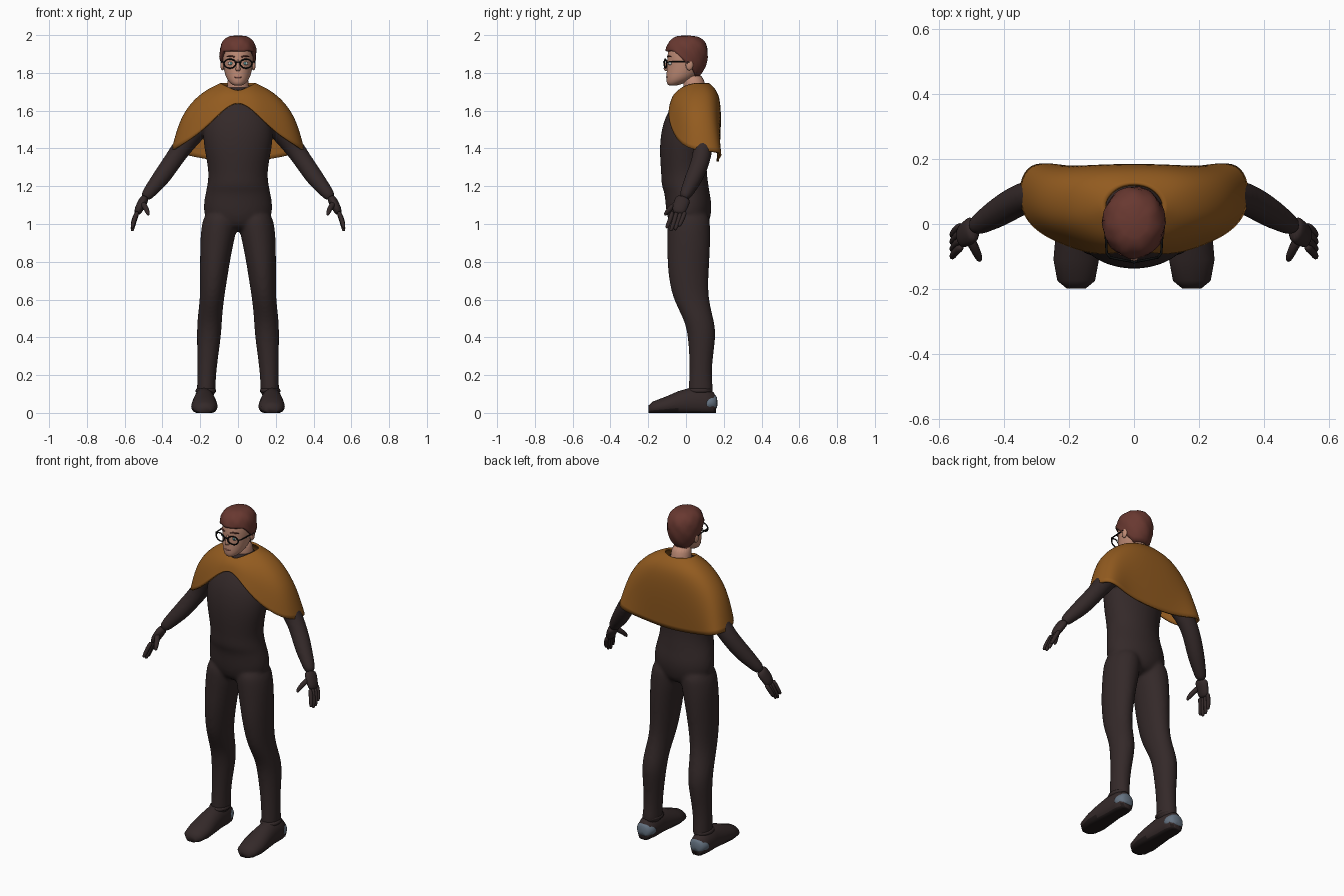
import bpy
import bmesh
from math import sin, cos, pi
from mathutils import Vector

if "Cube" in bpy.data.objects:
    bpy.data.objects.remove(bpy.data.objects["Cube"])


def material(name, r, g, b):
    mat = bpy.data.materials.new(name)
    mat.use_nodes = True
    mat.diffuse_color = (r, g, b, 1)
    shader = mat.node_tree.nodes["Principled BSDF"]
    shader.inputs["Base Color"].default_value = (r, g, b, 1)
    shader.inputs["Roughness"].default_value = 0.8
    return mat


suit = material("dark brown suit", 0.034, 0.022, 0.022)
sole = material("black brown sole", 0.016, 0.011, 0.011)
cloth = material("ochre cloth", 0.29, 0.105, 0.014)
hair_red = material("auburn hair", 0.14, 0.04, 0.03)
skin = material("skin", 0.52, 0.26, 0.18)
lip = material("lips", 0.36, 0.14, 0.11)
steel = material("blue grey heel", 0.13, 0.17, 0.22)
black = material("black frame", 0.005, 0.005, 0.005)
white = material("eye white", 0.6, 0.62, 0.6)
teal = material("teal iris", 0.06, 0.22, 0.24)


def oval(x, y, z, rx, ry, n=20):
    """Horizontal elliptical ring."""
    return [Vector((x + rx * cos(2 * pi * i / n), y + ry * sin(2 * pi * i / n), z))
            for i in range(n)]


def tube_rings(path, radii, wide=1.0, n=12):
    """Rings square to a path; wide stretches them front to back."""
    path = [Vector(p) for p in path]
    rings = []
    for i, p in enumerate(path):
        along = (path[min(i + 1, len(path) - 1)] - path[max(i - 1, 0)]).normalized()
        hint = Vector((0, 1, 0)) if abs(along.y) < 0.9 else Vector((0, 0, 1))
        u = (hint - along * hint.dot(along)).normalized()
        v = along.cross(u)
        rings.append([p + radii[i] * (u * wide * cos(2 * pi * k / n) + v * sin(2 * pi * k / n))
                      for k in range(n)])
    return rings


def loft(bm, rings, flip=1):
    """Skin a list of rings and cap both ends."""
    rows = [[bm.verts.new((p.x * flip, p.y, p.z)) for p in ring] for ring in rings]
    n = len(rows[0])
    for a, b in zip(rows, rows[1:]):
        for i in range(n):
            bm.faces.new((a[i], a[(i + 1) % n], b[(i + 1) % n], b[i]))
    bm.faces.new(rows[0])
    bm.faces.new(rows[-1])


def finish(name, bm, mat, mirror=False, subsurf=0):
    bmesh.ops.recalc_face_normals(bm, faces=bm.faces[:])
    mesh = bpy.data.meshes.new(name)
    bm.to_mesh(mesh)
    bm.free()
    mesh.materials.append(mat)
    for face in mesh.polygons:
        face.use_smooth = True
    obj = bpy.data.objects.new(name, mesh)
    bpy.context.collection.objects.link(obj)
    if mirror:
        obj.modifiers.new("Mirror", 'MIRROR').merge_threshold = 0.002
    if subsurf:
        mod = obj.modifiers.new("Subdivision", 'SUBSURF')
        mod.levels = mod.render_levels = subsurf
    return obj


def lofted(name, ring_sets, mat, mirror=False, subsurf=1):
    bm = bmesh.new()
    for rings in ring_sets:
        loft(bm, rings)
    return finish(name, bm, mat, mirror, subsurf)


def ball(name, centre, size, mat, mirror=False):
    bm = bmesh.new()
    bmesh.ops.create_uvsphere(bm, u_segments=16, v_segments=10, radius=1)
    for v in bm.verts:
        v.co = Vector(c + s * p for c, s, p in zip(centre, size, v.co))
    return finish(name, bm, mat, mirror)


# Suited body: torso, legs and arms fused into one skin
torso = [(0.96, 0.02, 0.08, 0.08), (1.02, 0.015, 0.18, 0.115), (1.1, 0.015, 0.187, 0.125),
         (1.17, 0.005, 0.172, 0.12), (1.2, -0.005, 0.166, 0.127), (1.26, -0.01, 0.156, 0.122),
         (1.35, -0.015, 0.17, 0.125), (1.45, -0.01, 0.19, 0.13), (1.55, 0.005, 0.185, 0.125),
         (1.62, 0.025, 0.15, 0.105), (1.67, 0.04, 0.1, 0.08), (1.7, 0.045, 0.076, 0.07),
         (1.735, 0.045, 0.07, 0.066)]
leg = [(0.09, 0.015, 1.08, 0.085, 0.11), (0.1, 0.015, 0.98, 0.097, 0.115),
       (0.112, 0.015, 0.9, 0.089, 0.115), (0.122, 0.012, 0.8, 0.08, 0.113),
       (0.13, 0.014, 0.7, 0.072, 0.105), (0.138, 0.026, 0.6, 0.064, 0.095),
       (0.15, 0.066, 0.5, 0.066, 0.08), (0.153, 0.085, 0.42, 0.066, 0.077),
       (0.16, 0.08, 0.3, 0.056, 0.063), (0.166, 0.077, 0.2, 0.05, 0.06),
       (0.168, 0.078, 0.13, 0.05, 0.066), (0.168, 0.078, 0.08, 0.05, 0.066)]
arm = [(0.12, 0.05, 1.6), (0.175, 0.06, 1.56), (0.24, 0.082, 1.48), (0.3, 0.092, 1.4),
       (0.355, 0.075, 1.32), (0.41, 0.04, 1.24), (0.46, 0.01, 1.18), (0.5, -0.015, 1.13)]
arm_radii = [0.06, 0.07, 0.062, 0.053, 0.05, 0.049, 0.038, 0.03]
bm = bmesh.new()
loft(bm, [oval(0, y, z, rx, ry) for z, y, rx, ry in torso])
for side in (1, -1):
    loft(bm, [oval(*section) for section in leg], side)
    loft(bm, tube_rings(arm, arm_radii, n=16), side)
body = finish("suited_body", bm, suit, subsurf=2)
remesh = body.modifiers.new("Fuse", 'REMESH')
remesh.mode = 'VOXEL'
remesh.voxel_size = 0.011
remesh.use_smooth_shade = True
relax = body.modifiers.new("Relax", 'SMOOTH')
relax.factor = 0.5
relax.iterations = 5

# Gloved hands: palm, four fingers and a thumb
hand = [tube_rings([(0.49, -0.01, 1.145), (0.508, -0.025, 1.11), (0.525, -0.035, 1.08),
                    (0.535, -0.04, 1.05)], [0.026, 0.025, 0.024, 0.018], wide=1.7)]
for i in range(4):
    y = -0.07 + 0.022 * i
    reach = (0.085, 0.1, 0.095, 0.075)[i]
    hand.append(tube_rings([(0.53, y, 1.07), (0.548, y - 0.012, 1.07 - reach * 0.5),
                            (0.56, y - 0.03, 1.07 - reach), (0.56, y - 0.034, 1.062 - reach)],
                           [0.014, 0.013, 0.012, 0.006], n=8))
hand.append(tube_rings([(0.51, -0.04, 1.115), (0.49, -0.075, 1.09), (0.477, -0.105, 1.06),
                        (0.474, -0.113, 1.045)], [0.018, 0.016, 0.013, 0.007], n=8))
lofted("hands", hand, suit, mirror=True)


# Shoes, flat underneath, with a darker sole
def shoe_ring(y, x, w, low, high, n=20):
    ring = []
    for i in range(n):
        a = 2 * pi * i / n
        up = max(-0.7, sin(a))
        ring.append(Vector((x + w * cos(a), y, low + (high - low) * (up + 0.7) / 1.7)))
    return ring


shoe = [(-0.198, 0.03, 0.04), (-0.175, 0.058, 0.06), (-0.11, 0.07, 0.085), (-0.04, 0.064, 0.115),
        (0.03, 0.056, 0.135), (0.1, 0.056, 0.13), (0.145, 0.046, 0.11), (0.16, 0.03, 0.085)]
shoes = lofted("shoes", [[shoe_ring(y, 0.178, w, 0, h) for y, w, h in shoe]], suit, True, 0)
shoes.data.materials.append(sole)
for face in shoes.data.polygons:
    if face.center.z < 0.016:
        face.material_index = 1
ankle = [oval(0.17, 0.072, z, r, r + 0.014) for z, r in ((0.1, 0.055), (0.12, 0.057), (0.135, 0.05))]
lofted("shoe_collars", [ankle], suit, mirror=True)
heel = [(0.095, 0.058, 0.085), (0.125, 0.058, 0.095), (0.15, 0.049, 0.1), (0.168, 0.03, 0.085)]
lofted("heel_guards", [[shoe_ring(y, 0.178, w, 0.022, h) for y, w, h in heel]], steel, True)

# Short cape: strips from neck to hem, running from the front to the back
strips = [
    [(0, -0.045, 1.695), (0, -0.054, 1.69), (0, -0.064, 1.68), (0, -0.07, 1.665)],
    [(0.05, -0.022, 1.72), (0.07, -0.05, 1.695), (0.085, -0.075, 1.655), (0.1, -0.096, 1.585)],
    [(0.08, 0.02, 1.735), (0.15, -0.015, 1.69), (0.195, -0.045, 1.605), (0.21, -0.065, 1.47)],
    [(0.09, 0.05, 1.742), (0.2, 0.03, 1.69), (0.31, 0.015, 1.57), (0.36, 0.01, 1.385)],
    [(0.085, 0.08, 1.742), (0.18, 0.125, 1.705), (0.295, 0.15, 1.59), (0.345, 0.205, 1.385)],
    [(0.05, 0.115, 1.742), (0.12, 0.172, 1.69), (0.185, 0.18, 1.53), (0.2, 0.165, 1.345)],
    [(0, 0.125, 1.738), (0, 0.178, 1.69), (0, 0.182, 1.53), (0, 0.17, 1.325)]]
bm = bmesh.new()
rows = [[bm.verts.new(p) for p in strip] for strip in strips]
for a, b in zip(rows, rows[1:]):
    for i in range(len(a) - 1):
        bm.faces.new((a[i], a[i + 1], b[i + 1], b[i]))
cape = finish("cape", bm, cloth, mirror=True, subsurf=3)
thick = cape.modifiers.new("Thickness", 'SOLIDIFY')
thick.thickness = 0.012
thick.offset = 0

# Head and neck
skull = [(1.732, -0.07, 0.022, 0.02), (1.742, -0.06, 0.038, 0.042), (1.765, -0.034, 0.06, 0.071),
         (1.8, -0.014, 0.072, 0.09), (1.84, 0, 0.079, 0.101), (1.88, 0.003, 0.084, 0.104),
         (1.93, 0.005, 0.082, 0.1), (1.96, 0.005, 0.065, 0.08), (1.975, 0.005, 0.03, 0.04)]
lofted("head", [[oval(0, y, z, rx, ry) for z, y, rx, ry in skull]], skin)
lofted("neck", [[oval(0, y, z, r, r) for z, y, r in
                 ((1.67, 0.05, 0.064), (1.72, 0.047, 0.058), (1.8, 0.035, 0.056))]], skin)
nose = [(1.872, -0.096, 0.007, 0.008), (1.845, -0.1, 0.009, 0.013),
        (1.822, -0.105, 0.014, 0.018), (1.808, -0.1, 0.013, 0.012)]
lofted("nose", [[oval(0, y, z, rx, ry, 10) for z, y, rx, ry in nose]], skin)
ball("ears", (0.083, 0.018, 1.843), (0.01, 0.02, 0.03), skin, True)
ball("mouth", (0, -0.098, 1.778), (0.023, 0.007, 0.006), lip)
ball("eyes", (0.037, -0.083, 1.85), (0.017, 0.011, 0.009), white, True)
ball("irises", (0.037, -0.092, 1.85), (0.007, 0.004, 0.007), teal, True)
brow = tube_rings([(0.014, -0.1, 1.884), (0.04, -0.095, 1.89), (0.064, -0.075, 1.884)],
                  [0.004, 0.005, 0.003], n=8)
lofted("eyebrows", [brow], hair_red, mirror=True)

# Hair: a wavy cap whose lower edge follows the hairline
bm = bmesh.new()
turns, levels = 40, 12
rows = []
for k in range(turns):
    a = 2 * pi * k / turns
    back = -cos(a)
    if back < -0.6:
        edge = 1.915
    elif back < 0.1:
        edge = 1.915 - 0.075 * (back + 0.6) / 0.7
    else:
        edge = 1.84 - 0.06 * min(1, (back - 0.1) / 0.6)
    row = []
    for j in range(1, levels + 1):
        z = 1.997 - (1.997 - edge) * (j / levels) ** 1.6
        if z > 1.9:
            r = (1 - ((z - 1.9) / 0.1) ** 2.5) ** 0.4
        else:
            r = (1 - ((1.9 - z) / 0.15) ** 2) ** 0.5
        r *= 1 + 0.018 * sin(7 * a + 60 * z) + 0.012 * sin(11 * a - 90 * z)
        row.append(bm.verts.new((0.097 * r * sin(a), 0.004 + 0.111 * r * back, z)))
    rows.append(row)
crown = bm.verts.new((0, 0.004, 1.999))
for a, b in zip(rows, rows[1:] + rows[:1]):
    bm.faces.new((crown, a[0], b[0]))
    for j in range(levels - 1):
        bm.faces.new((a[j], a[j + 1], b[j + 1], b[j]))
hair = finish("hair", bm, hair_red)
hair.modifiers.new("Thickness", 'SOLIDIFY').thickness = 0.014


# Glasses: round rims, bridge and temples
def wire(name, points, closed=False):
    curve = bpy.data.curves.new(name, 'CURVE')
    curve.dimensions = '3D'
    curve.bevel_depth = 0.0038
    curve.bevel_resolution = 2
    line = curve.splines.new('POLY')
    line.points.add(len(points) - 1)
    for target, p in zip(line.points, points):
        target.co = (*p, 1)
    line.use_cyclic_u = closed
    curve.materials.append(black)
    bpy.context.collection.objects.link(bpy.data.objects.new(name, curve))


for side, label in ((1, "left"), (-1, "right")):
    rim = [(side * (0.043 + 0.031 * cos(pi * i / 12)), -0.109 + 0.006 * cos(pi * i / 12),
            1.849 + 0.024 * sin(pi * i / 12)) for i in range(24)]
    wire(label + "_rim", rim, True)
    wire(label + "_temple", [(side * 0.073, -0.103, 1.856), (side * 0.084, -0.09, 1.858),
                             (side * 0.09, 0.02, 1.858)])
wire("bridge", [(-0.013, -0.114, 1.854), (0, -0.118, 1.858), (0.013, -0.114, 1.854)])
